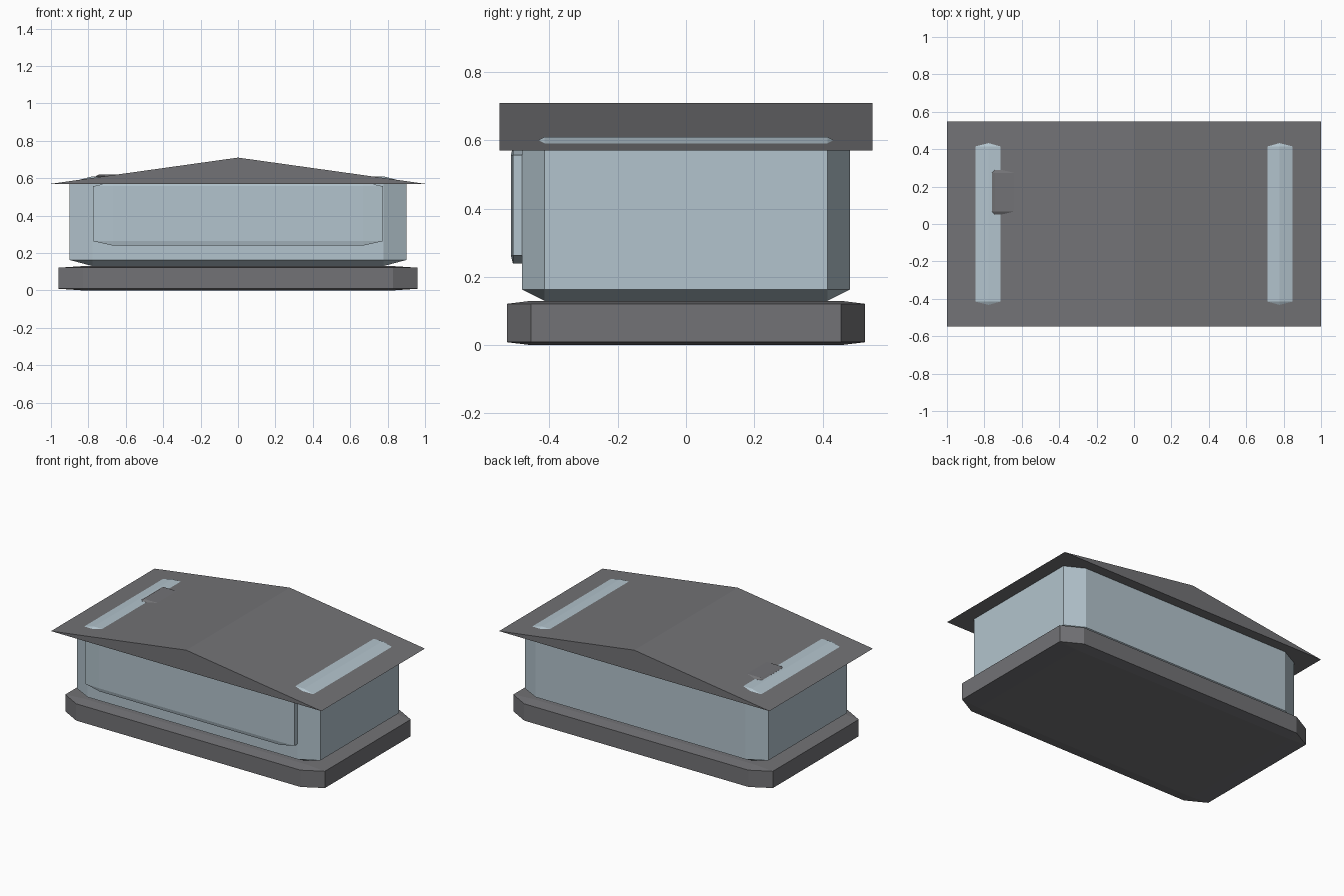
import bpy, bmesh
from mathutils import Vector

default = bpy.data.objects.get("Cube")
if default:
    bpy.data.objects.remove(default)


def material(name, color):
    mat = bpy.data.materials.new(name)
    mat.use_nodes = True
    mat.diffuse_color = color
    mat.node_tree.nodes["Principled BSDF"].inputs["Base Color"].default_value = color
    return mat


wall_blue = material("pale blue grey", (0.45, 0.55, 0.61, 1))
slate = material("slate grey", (0.17, 0.17, 0.18, 1))


def finish(bm, name, mat):
    bmesh.ops.recalc_face_normals(bm, faces=bm.faces)
    mesh = bpy.data.meshes.new(name)
    bm.to_mesh(mesh)
    bm.free()
    mesh.materials.append(mat)
    obj = bpy.data.objects.new(name, mesh)
    bpy.context.collection.objects.link(obj)
    return obj


def chamfered_box(name, low, high, mat, chamfer=0.068):
    """Unit cube with chamfered edges, stretched to fill the given bounds."""
    low, high = Vector(low), Vector(high)
    bm = bmesh.new()
    bmesh.ops.create_cube(bm, size=1)
    bmesh.ops.bevel(bm, geom=bm.edges[:], offset=chamfer, offset_type='OFFSET',
                    segments=1, affect='EDGES')
    bmesh.ops.scale(bm, vec=high - low, verts=bm.verts)
    bmesh.ops.translate(bm, vec=(low + high) / 2, verts=bm.verts)
    return finish(bm, name, mat)


def prism(name, profile, half_depth, mat):
    """Extrude an x-z profile along y."""
    bm = bmesh.new()
    face = bm.faces.new([bm.verts.new((x, -half_depth, z)) for x, z in profile])
    result = bmesh.ops.extrude_face_region(bm, geom=[face])
    moved = [v for v in result["geom"] if isinstance(v, bmesh.types.BMVert)]
    bmesh.ops.translate(bm, vec=(0, 2 * half_depth, 0), verts=moved)
    return finish(bm, name, mat)


# Foundation slab and walls; the wall tops break through the roof slopes
chamfered_box("foundation", (-0.96, -0.525, 0), (0.96, 0.525, 0.13), slate)
chamfered_box("walls", (-0.9, -0.48, 0.13), (0.9, 0.48, 0.61), wall_blue)

# Raised front panel
chamfered_box("front_panel", (-0.775, -0.513, 0.24), (0.775, -0.43, 0.58), wall_blue)

# Low gabled roof with a ridge running front to back
prism("roof", [(-1, 0.57), (1, 0.57), (0, 0.71)], 0.547, slate)

# Low vent on the right slope
chamfered_box("roof_vent", (-0.76, 0.05, 0.48), (-0.52, 0.29, 0.62), slate)
